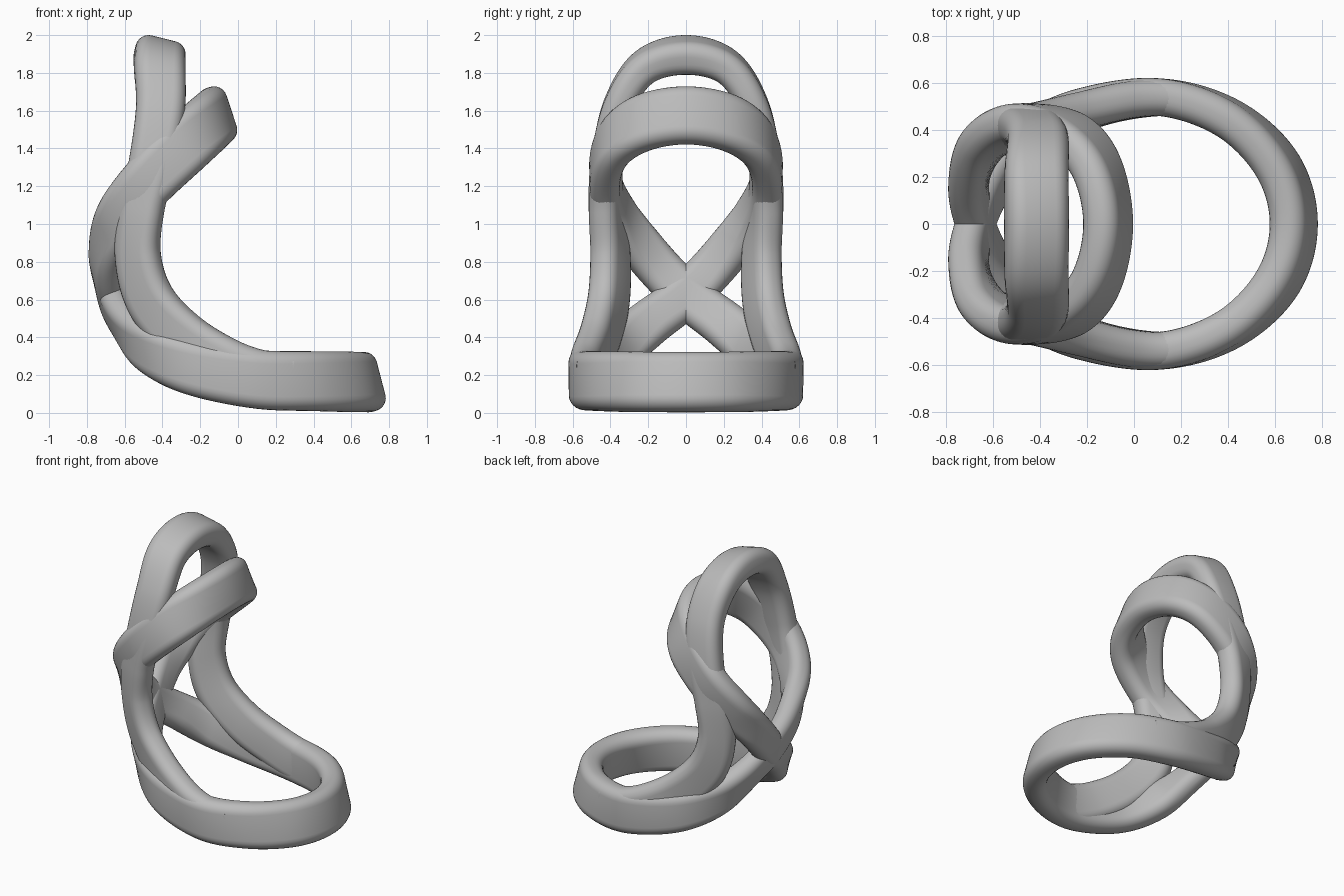
import bpy, bmesh
from math import cos, sin, pi
from mathutils import Vector

cube = bpy.data.objects.get("Cube")
if cube:
    bpy.data.objects.remove(cube)

grey = bpy.data.materials.new("plain grey")
grey.use_nodes = True
grey.diffuse_color = (0.5, 0.5, 0.5, 1)
grey.node_tree.nodes["Principled BSDF"].inputs["Base Color"].default_value = (0.5, 0.5, 0.5, 1)


def section(half_w, half_t, radius):
    """Rounded rectangle, as (across the width, across the thickness)."""
    pts = []
    r = min(radius, half_t * 0.95)
    for k, (sx, sy) in enumerate([(1, 1), (-1, 1), (-1, -1), (1, -1)]):
        for i in range(7):
            a = (k + i / 6) * pi / 2
            pts.append((sx * (half_w - r) + r * cos(a), sy * (half_t - r) + r * sin(a)))
    return pts


def spline(p0, p1, p2, p3, t):
    return 0.5 * (2 * p1 + (p2 - p0) * t + (2 * p0 - 5 * p1 + 4 * p2 - p3) * t * t
                  + (3 * p1 - p0 - 3 * p2 + p3) * t ** 3)


def mirrored(half):
    """Add the other side (y flipped) of a path that starts on the middle plane."""
    def flip(row):
        p, w, hw, ht = row
        return ((p[0], -p[1], p[2]), (w[0], -w[1], w[2]), hw, ht)
    return half, [flip(r) for r in reversed(half)]


def band(name, rows, closed, steps=14):
    """Sweep a rounded band along rows of (centre, width direction, half width, half thickness)."""
    keys = [Vector((*p, *Vector(w).normalized(), hw, ht)) for p, w, hw, ht in rows]
    n = len(keys)
    get = (lambda i: keys[i % n]) if closed else (lambda i: keys[max(0, min(n - 1, i))])
    samples = [spline(get(i - 1), get(i), get(i + 1), get(i + 2), s / steps)
               for i in range(n if closed else n - 1) for s in range(steps)]
    if not closed:
        samples.append(keys[-1])
    m = len(samples)
    bm = bmesh.new()
    rings = []
    for i, s in enumerate(samples):
        a = samples[(i - 1) % m] if closed else samples[max(i - 1, 0)]
        b = samples[(i + 1) % m] if closed else samples[min(i + 1, m - 1)]
        tangent = (Vector(b[:3]) - Vector(a[:3])).normalized()
        wide = Vector(s[3:6])
        wide = (wide - tangent * wide.dot(tangent)).normalized()
        thick = tangent.cross(wide)
        rings.append([bm.verts.new(Vector(s[:3]) + wide * u + thick * v)
                      for u, v in section(s[6], s[7], 0.07)])
    for i in range(m if closed else m - 1):
        r0, r1 = rings[i], rings[(i + 1) % m]
        for j in range(len(r0)):
            k = (j + 1) % len(r0)
            bm.faces.new((r0[j], r0[k], r1[k], r1[j]))
    if not closed:
        bm.faces.new(rings[0])
        bm.faces.new(rings[-1])
    bmesh.ops.recalc_face_normals(bm, faces=bm.faces)
    mesh = bpy.data.meshes.new(name)
    bm.to_mesh(mesh)
    bm.free()
    mesh.materials.append(grey)
    ob = bpy.data.objects.new(name, mesh)
    bpy.context.collection.objects.link(ob)
    bpy.ops.object.select_all(action="DESELECT")
    ob.select_set(True)
    bpy.context.view_layer.objects.active = ob
    bpy.ops.object.shade_smooth_by_angle(angle=0.7)


# Figure-eight band: tilted upper ring, crossing at the back, flat base ring
upper = [
    ((-0.11, 0, 1.575), (-0.33, 0, 1), 0.155, 0.08),
    ((-0.16, 0.24, 1.53), (-0.42, 0, 1), 0.155, 0.08),
    ((-0.29, 0.39, 1.41), (-0.6, 0, 0.8), 0.155, 0.08),
    ((-0.48, 0.43, 1.22), (-0.65, 0, 0.75), 0.145, 0.08),
    ((-0.63, 0.35, 1.03), (-0.65, -0.2, 0.65), 0.13, 0.08),
    ((-0.70, 0.18, 0.81), (-0.3, -0.6, 0.65), 0.12, 0.075),
]
crossing = [((-0.675, 0, 0.625), (-0.1, -0.7, 0.7), 0.12, 0.07)]
base = [
    ((-0.60, -0.19, 0.48), (-0.15, -0.6, 0.75), 0.125, 0.075),
    ((-0.47, -0.36, 0.345), (0.1, -0.35, 0.9), 0.135, 0.08),
    ((-0.24, -0.49, 0.24), (0.2, -0.1, 1), 0.145, 0.08),
    ((0.1, -0.54, 0.178), (0.05, 0, 1), 0.155, 0.08),
    ((0.40, -0.45, 0.168), (-0.08, 0.08, 1), 0.158, 0.08),
    ((0.61, -0.25, 0.164), (-0.22, 0.1, 1), 0.16, 0.08),
    ((0.68, 0, 0.163), (-0.26, 0, 1), 0.16, 0.08),
]
near, far = mirrored(upper + crossing + base)
band("figure_eight_band", near + far[1:-1], True)

# Back arch: over the top, down both sides and forward into the base ring
arch = [
    ((-0.415, 0, 1.895), (1, 0, -0.25), 0.135, 0.09),
    ((-0.415, 0.22, 1.83), (1, 0, -0.2), 0.135, 0.085),
    ((-0.41, 0.36, 1.62), (1, 0, -0.1), 0.13, 0.08),
    ((-0.45, 0.42, 1.34), (1, 0.1, -0.2), 0.125, 0.08),
    ((-0.51, 0.42, 1.08), (0.9, 0.3, -0.1), 0.12, 0.08),
    ((-0.53, 0.40, 0.83), (0.85, 0.5, 0.1), 0.125, 0.08),
    ((-0.46, 0.41, 0.59), (0.75, 0.45, 0.4), 0.135, 0.08),
    ((-0.28, 0.46, 0.39), (0.5, 0.25, 0.7), 0.14, 0.08),
    ((-0.05, 0.52, 0.245), (0.35, 0.1, 0.9), 0.145, 0.079),
    ((0.14, 0.535, 0.178), (0.05, 0, 1), 0.15, 0.076),
    ((0.28, 0.507, 0.172), (0, 0, 1), 0.15, 0.074),
]
near, far = mirrored(arch)
band("back_arch", far + near[1:], False)
